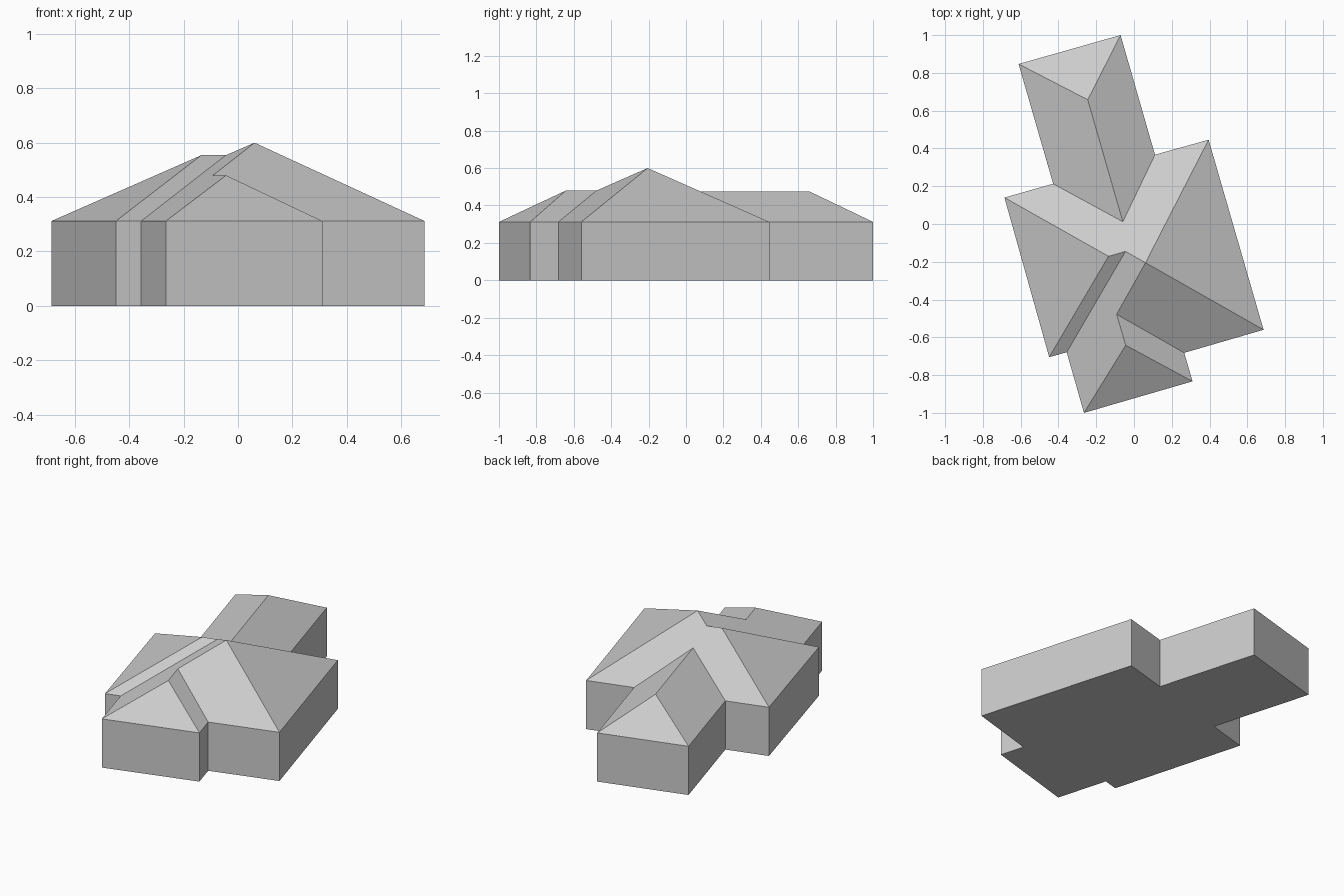
import bpy
import bmesh

cube = bpy.data.objects.get("Cube")
if cube:
    bpy.data.objects.remove(cube, do_unlink=True)

EAVE = 0.312

plaster = bpy.data.materials.new("plain_grey")
plaster.use_nodes = True
grey = (0.6, 0.6, 0.6, 1)
plaster.diffuse_color = grey
plaster.node_tree.nodes["Principled BSDF"].inputs["Base Color"].default_value = grey

# Footprint corners, clockwise from the rear wing
corners = {
    "rear_right": (-0.611, 0.847), "rear_left": (-0.071, 1.0),
    "rear_inner_left": (0.111, 0.367), "main_rear_left": (0.395, 0.446),
    "main_front_left": (0.686, -0.56), "front_inner_left": (0.266, -0.682),
    "front_left": (0.31, -0.833), "front_right": (-0.265, -1.0),
    "front_inner_right": (-0.356, -0.679), "main_front_right": (-0.449, -0.705),
    "main_rear_right": (-0.686, 0.14), "rear_inner_right": (-0.428, 0.213),
}

# Ridge ends and valley tops
ridges = {
    "peak": (0.061, -0.205, 0.6),
    "side_end": (-0.135, -0.171, 0.554), "side_join": (-0.045, -0.145, 0.554),
    "front_end": (-0.044, -0.642, 0.48), "front_join": (-0.092, -0.478, 0.48),
    "rear_end": (-0.245, 0.658, 0.476), "rear_join": (-0.059, 0.012, 0.476),
}

# Each roof slope is named by its eave corners and ridge points
slopes = [
    "rear_right rear_left rear_end",
    "rear_left rear_inner_left rear_join rear_end",
    "rear_inner_right rear_right rear_end rear_join",
    "rear_inner_left main_rear_left peak side_join side_end "
    "main_rear_right rear_inner_right rear_join",
    "main_rear_left main_front_left peak",
    "main_front_left front_inner_left front_join peak",
    "front_inner_left front_left front_end front_join",
    "front_left front_right front_end",
    "front_right front_inner_right side_join peak front_join front_end",
    "front_inner_right main_front_right side_end side_join",
    "main_front_right main_rear_right side_end",
]


def build(name, loops):
    """Make one flat-shaded object from loops of points."""
    bm = bmesh.new()
    shared = {}
    for loop in loops:
        for p in loop:
            if p not in shared:
                shared[p] = bm.verts.new(p)
        bm.faces.new([shared[p] for p in loop])
    bm.normal_update()
    mesh = bpy.data.meshes.new(name)
    bm.to_mesh(mesh)
    bm.free()
    mesh.materials.append(plaster)
    obj = bpy.data.objects.new(name, mesh)
    bpy.context.collection.objects.link(obj)
    return obj


base = [(x, y, 0) for x, y in corners.values()]
eaves = [(x, y, EAVE) for x, y in corners.values()]
points = dict(zip(corners, eaves)) | ridges

# Floor slab faces down
build("floor", [base])

# Walls rise from each footprint edge to the eaves
count = len(base)
build("walls", [(base[i], eaves[i], eaves[(i + 1) % count], base[(i + 1) % count])
                for i in range(count)])

# Hipped roof with intersecting wings; loops reversed to face outward
build("roof", [[points[n] for n in reversed(s.split())] for s in slopes])
